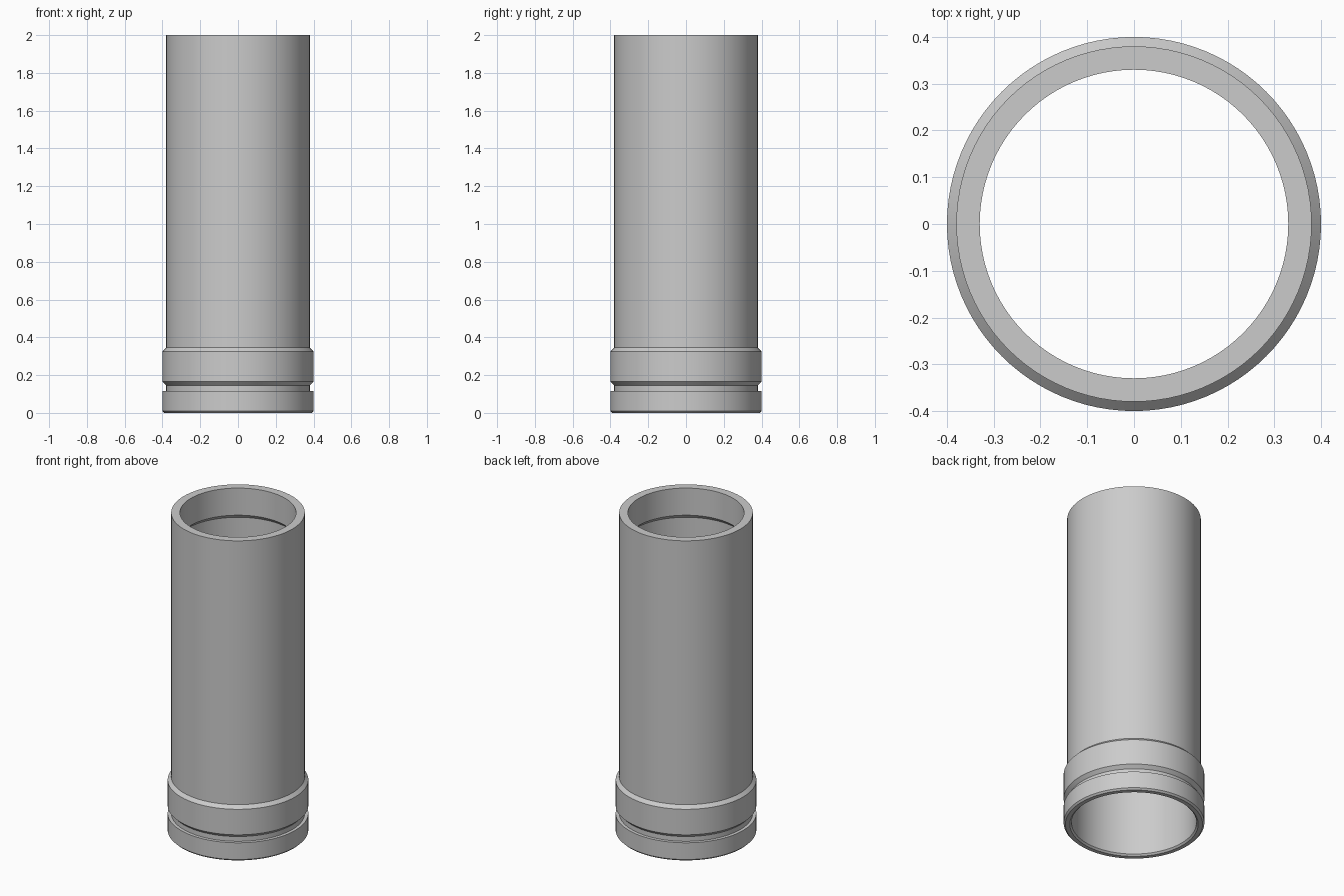
import bpy
import bmesh
import math

cube = bpy.data.objects.get("Cube")
if cube:
    bpy.data.objects.remove(cube, do_unlink=True)

SEGMENTS = 96

# Plain grey material
grey = bpy.data.materials.new("plain grey")
grey.use_nodes = True
colour = (0.6, 0.6, 0.6, 1.0)
grey.diffuse_color = colour
grey.node_tree.nodes["Principled BSDF"].inputs["Base Color"].default_value = colour


def lathe(name, profile):
    """Spin a closed (radius, height) profile around the z axis."""
    bm = bmesh.new()
    verts = [bm.verts.new((r, 0, z)) for r, z in profile]
    edges = [bm.edges.new((v, verts[i - 1])) for i, v in enumerate(verts)]
    bmesh.ops.spin(bm, geom=verts + edges, cent=(0, 0, 0), axis=(0, 0, 1),
                   angle=math.tau, steps=SEGMENTS, use_merge=True)
    bmesh.ops.remove_doubles(bm, verts=bm.verts, dist=0.0001)
    bmesh.ops.recalc_face_normals(bm, faces=bm.faces)
    mesh = bpy.data.meshes.new(name)
    bm.to_mesh(mesh)
    bm.free()
    mesh.materials.append(grey)
    obj = bpy.data.objects.new(name, mesh)
    bpy.context.collection.objects.link(obj)
    bpy.ops.object.select_all(action="DESELECT")
    obj.select_set(True)
    bpy.context.view_layer.objects.active = obj
    bpy.ops.object.shade_smooth_by_angle(angle=math.radians(30))
    return obj


# Outside, bottom to top: rim flange, extractor groove, collar, straight wall
outside = [(0.39, 0), (0.40, 0.01), (0.40, 0.115), (0.38, 0.115),
           (0.38, 0.145), (0.40, 0.165), (0.40, 0.325), (0.38, 0.345),
           (0.38, 2.0)]
# Inside, top to bottom: narrow mouth, chamfered step, wide bore, bottom chamfer
inside = [(0.33, 2.0), (0.33, 1.83), (0.355, 1.805), (0.355, 0.01), (0.365, 0)]

lathe("flanged_tube", outside + inside)
